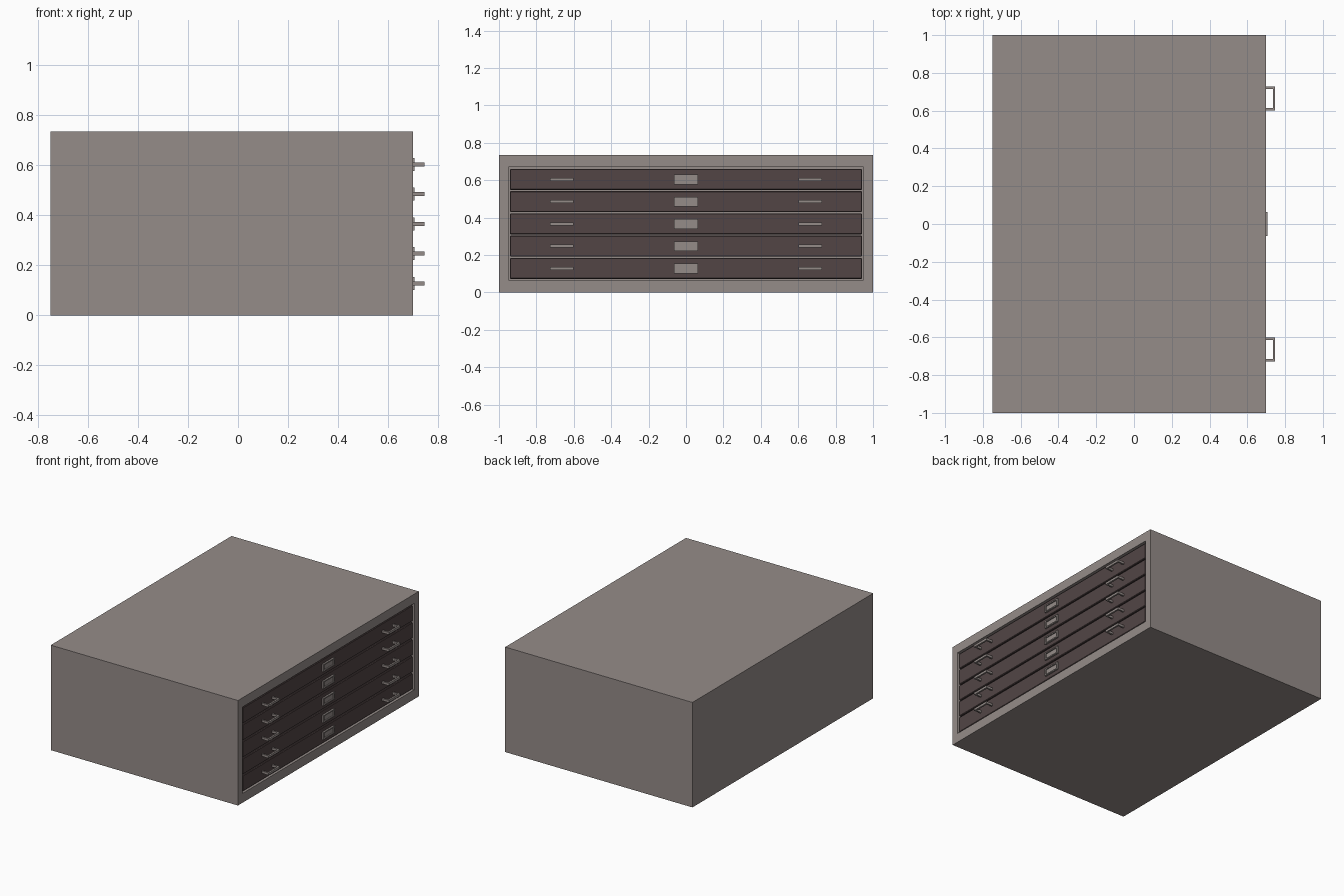
import bpy, bmesh
from mathutils import Vector

if "Cube" in bpy.data.objects:
    bpy.data.objects.remove(bpy.data.objects["Cube"])


def material(name, rgb):
    m = bpy.data.materials.new(name)
    m.diffuse_color = (*rgb, 1)
    m.use_nodes = True
    m.node_tree.nodes["Principled BSDF"].inputs["Base Color"].default_value = m.diffuse_color
    return m


GREY = material("warm grey", (0.30, 0.263, 0.25))
BROWN = material("dark brown", (0.085, 0.06, 0.06))

FRONT = 0.70      # cabinet face
DRAWER = 0.694    # drawer face, slightly recessed
HEIGHT = 0.735


def finish(name, bm, mat):
    bmesh.ops.recalc_face_normals(bm, faces=bm.faces)
    me = bpy.data.meshes.new(name)
    bm.to_mesh(me)
    bm.free()
    me.materials.append(mat)
    ob = bpy.data.objects.new(name, me)
    bpy.context.collection.objects.link(ob)
    return ob


def add_box(bm, lo, hi):
    lo, hi = Vector(lo), Vector(hi)
    vs = bmesh.ops.create_cube(bm, size=1)["verts"]
    for v in vs:
        v.co = Vector((lo[i] + (v.co[i] + 0.5) * (hi[i] - lo[i]) for i in range(3)))
    return vs


def box(name, lo, hi, mat, bevel=0):
    bm = bmesh.new()
    add_box(bm, lo, hi)
    ob = finish(name, bm, mat)
    if bevel:
        mod = ob.modifiers.new("bevel", "BEVEL")
        mod.width = bevel
        mod.segments = 1
    return ob


def extruded_outline(name, points, vector, mat):
    bm = bmesh.new()
    face = bm.faces.new([bm.verts.new(p) for p in points])
    out = bmesh.ops.extrude_face_region(bm, geom=[face], use_keep_orig=True)
    bmesh.ops.translate(bm, vec=vector,
                        verts=[g for g in out["geom"] if isinstance(g, bmesh.types.BMVert)])
    return finish(name, bm, mat)


# Cabinet: box with a rectangular pocket in its +x face
bm = bmesh.new()
add_box(bm, (-0.75, -1, 0), (FRONT, 1, HEIGHT))
bm.normal_update()
face = max(bm.faces, key=lambda f: f.calc_center_median().x)
bmesh.ops.inset_region(bm, faces=[face], thickness=0.05)
for v in face.verts:
    v.co.y = 0.95 if v.co.y > 0 else -0.95
    v.co.z = 0.67 if v.co.z > HEIGHT / 2 else 0.065
pocket = bmesh.ops.extrude_discrete_faces(bm, faces=[face])["faces"][0]
for v in pocket.verts:
    v.co.x = 0.65
finish("cabinet_body", bm, GREY)

# Drawers, each with a label holder and two pulls
for i in range(5):
    z = 0.128 + i * 0.119
    n = i + 1
    box(f"drawer_front_{n}", (0.652, -0.941, z - 0.056), (DRAWER, 0.941, z + 0.056), BROWN, 0.004)

    # Label holder: four-sided rim around a flat card
    bm = bmesh.new()
    for s in (-1, 1):
        add_box(bm, (DRAWER - 0.002, min(s * 0.053, s * 0.063), z - 0.026),
                (0.706, max(s * 0.053, s * 0.063), z + 0.026))
        add_box(bm, (DRAWER - 0.002, -0.053, z + min(s * 0.018, s * 0.026)),
                (0.706, 0.053, z + max(s * 0.018, s * 0.026)))
    finish(f"label_holder_{n}", bm, GREY)
    box(f"label_card_{n}", (DRAWER - 0.002, -0.053, z - 0.018), (0.698, 0.053, z + 0.018), GREY)

    # U-shaped pulls
    for side, y in (("left", -0.665), ("right", 0.665)):
        x0, x1, w, t = DRAWER - 0.002, 0.747, 0.063, 0.012
        profile = [(x0, -w), (x1, -w), (x1, w), (x0, w),
                   (x0, w - t), (x1 - t, w - t), (x1 - t, t - w), (x0, t - w)]
        extruded_outline(f"pull_{side}_{n}", [(px, y + py, z - 0.008) for px, py in profile],
                         (0, 0, 0.016), GREY)
